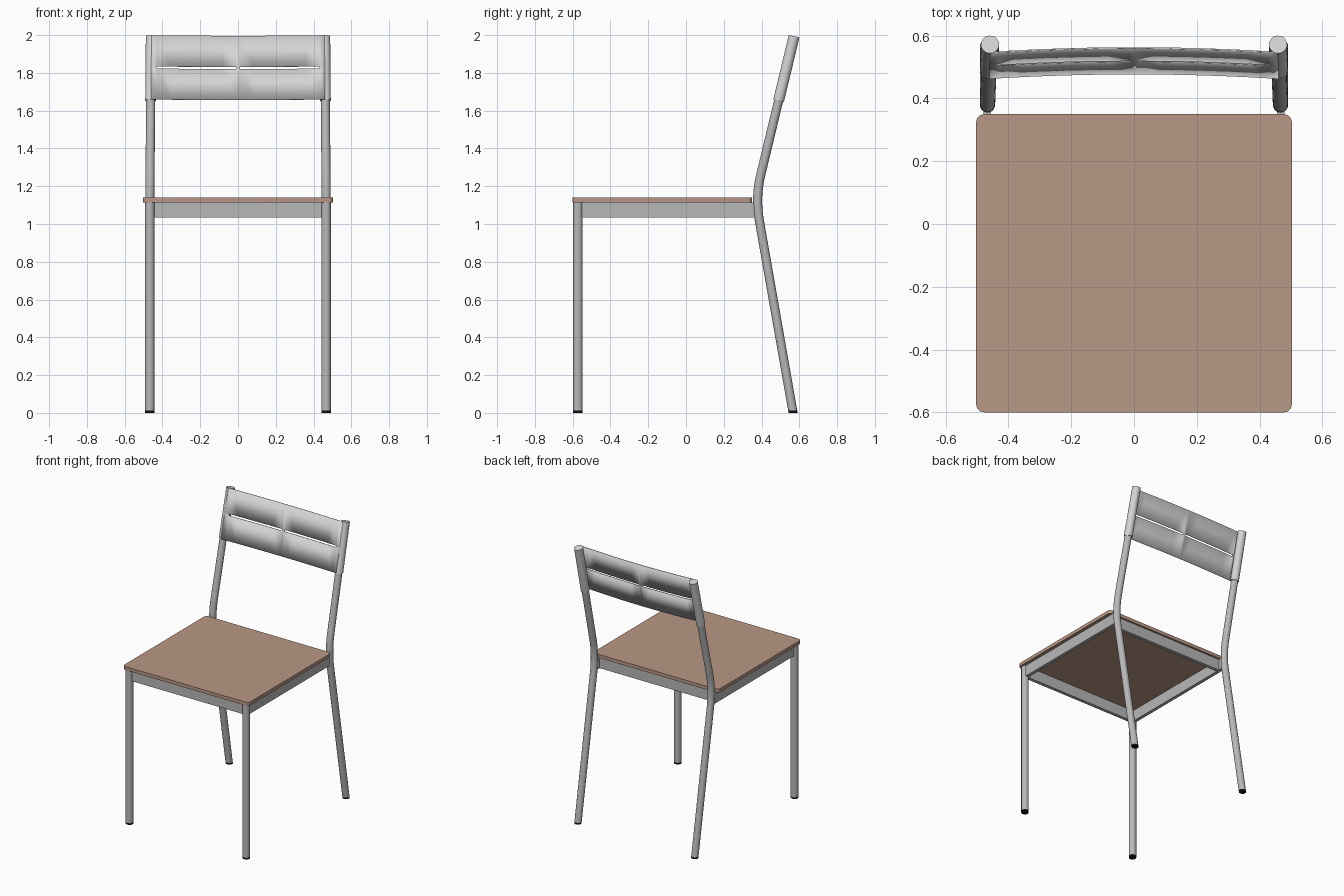
import bpy, bmesh, math
from mathutils import Vector

if "Cube" in bpy.data.objects:
    bpy.data.objects.remove(bpy.data.objects["Cube"], do_unlink=True)


def material(name, rgb):
    m = bpy.data.materials.new(name)
    m.use_nodes = True
    m.diffuse_color = (*rgb, 1)
    m.node_tree.nodes["Principled BSDF"].inputs["Base Color"].default_value = (*rgb, 1)
    return m


STEEL = material("grey steel", (0.48, 0.48, 0.48))
PALE = material("pale grey steel", (0.66, 0.66, 0.66))
WOOD = material("tan wood", (0.485, 0.315, 0.235))
BLACK = material("black rubber", (0.006, 0.006, 0.006))


def finish(bm, name, mat, smooth=True):
    bmesh.ops.recalc_face_normals(bm, faces=bm.faces)
    me = bpy.data.meshes.new(name)
    bm.to_mesh(me)
    bm.free()
    me.materials.append(mat)
    ob = bpy.data.objects.new(name, me)
    bpy.context.collection.objects.link(ob)
    if smooth:
        bpy.ops.object.select_all(action='DESELECT')
        ob.select_set(True)
        bpy.context.view_layer.objects.active = ob
        bpy.ops.object.shade_smooth_by_angle(angle=math.radians(35))
    return ob


def tube(name, path, radius, mat, sides=24):
    """Sweep a capped circle along a path; ends near the floor stay level."""
    bm = bmesh.new()
    path = [Vector(p) for p in path]
    rings = []
    for i, p in enumerate(path):
        t = path[min(i + 1, len(path) - 1)] - path[max(i - 1, 0)]
        t = Vector((0, 0, 1)) if p.z < 0.1 else t.normalized()
        w = t.cross(Vector((1, 0, 0))).normalized()
        u = w.cross(t)
        angles = [math.tau * k / sides for k in range(sides)]
        rings.append([bm.verts.new(p + radius * (u * math.cos(a) + w * math.sin(a))) for a in angles])
    for a, b in zip(rings, rings[1:]):
        for k in range(sides):
            n = (k + 1) % sides
            bm.faces.new((a[k], a[n], b[n], b[k]))
    bm.faces.new(rings[0])
    bm.faces.new(rings[-1])
    return finish(bm, name, mat)


def box(name, lo, hi, mat):
    bm = bmesh.new()
    bmesh.ops.create_cube(bm, size=1)
    for v in bm.verts:
        v.co = [(l + h) / 2 + c * (h - l) for l, h, c in zip(lo, hi, v.co)]
    return finish(bm, name, mat, False)


# Seat board with rounded corners
bm = bmesh.new()
R, HX, Y0, Y1 = 0.025, 0.503, -0.6, 0.35
outline = []
for q, (cx, cy) in enumerate([(HX - R, Y1 - R), (R - HX, Y1 - R), (R - HX, Y0 + R), (HX - R, Y0 + R)]):
    for k in range(7):
        a = math.pi / 2 * (q + k / 6)
        outline.append(bm.verts.new((cx + R * math.cos(a), cy + R * math.sin(a), 1.115)))
base = bm.faces.new(outline)
ext = bmesh.ops.extrude_face_region(bm, geom=[base], use_keep_orig=True)
bmesh.ops.translate(bm, vec=(0, 0, 0.025), verts=[g for g in ext["geom"] if isinstance(g, bmesh.types.BMVert)])
finish(bm, "seat", WOOD)

# Rear leg line: foot, rounded bend, leaning post
FOOT, BEND, TOP = Vector((0, 0.567, 0)), Vector((0, 0.367, 1.14)), Vector((0, 0.572, 1.993))
axis = (TOP - BEND).normalized()
RX, RX_TOP, CAP = 0.467, 0.459, 0.012
SLEEVE, HEIGHT = 0.029, 0.349


def rear_path(side):
    a = BEND + (FOOT - BEND).normalized() * 0.12
    b = BEND + axis * 0.12
    pts = [FOOT.lerp(BEND, CAP / BEND.z)]
    for k in range(9):
        t = k / 8
        pts.append(a.lerp(BEND, t).lerp(BEND.lerp(b, t), t))
    pts.append(TOP.copy())
    for p in pts:
        lean = max(0, (p.z - BEND.z) / (TOP.z - BEND.z))
        p.x = side * (RX + (RX_TOP - RX) * lean)
    return pts


# Legs, feet, sleeves and side rails on both sides
RAIL_Z = (1.035, 1.115)
for side, word in ((1, "left"), (-1, "right")):
    x = side * RX
    tube(f"{word}_front_leg", [(x, -0.572, CAP), (x, -0.572, 1.115)], 0.025, STEEL)
    tube(f"{word}_front_foot", [(x, -0.572, 0), (x, -0.572, CAP)], 0.025, BLACK)
    path = rear_path(side)
    tube(f"{word}_rear_leg", path, 0.024, STEEL)
    tube(f"{word}_rear_foot", [FOOT + Vector((x, 0, 0)), path[0]], 0.024, BLACK)
    top = path[-1]
    run = (path[-2] - top).normalized()
    tube(f"{word}_back_sleeve", [top + run * HEIGHT, top - run * 0.001], SLEEVE, PALE)
    box(f"{word}_side_rail", (x - 0.012, -0.572, RAIL_Z[0]), (x + 0.012, 0.372, RAIL_Z[1]), STEEL)

# Front and rear rails
for word, y in (("front", -0.565), ("rear", 0.325)):
    box(f"{word}_rail", (-RX, y - 0.012, RAIL_Z[0]), (RX, y + 0.012, RAIL_Z[1]), STEEL)

# Curved backrest sheet with two slots
bm = bmesh.new()
half = [0.01, 0.08, 0.15, 0.22, 0.29, 0.36, 0.428, 0.461]
xs = [-x for x in reversed(half)] + [0] + half
rows = [0, 0.169, 0.181, HEIGHT]
front = Vector((0, -axis.z, axis.y))
corner = TOP + front * SLEEVE
grid = []
for d in rows:
    line = []
    for x in xs:
        bow = 0.015 * (1 - (x / xs[-1]) ** 2)
        line.append(bm.verts.new(corner - axis * d - front * bow + Vector((x, 0, 0))))
    grid.append(line)
for r in range(len(rows) - 1):
    for c in range(len(xs) - 1):
        mid = abs(xs[c] + xs[c + 1]) / 2
        if r == 1 and half[0] < mid < half[-2]:
            continue
        bm.faces.new((grid[r][c], grid[r + 1][c], grid[r + 1][c + 1], grid[r][c + 1]))
panel = finish(bm, "backrest_panel", PALE)
sheet = panel.modifiers.new("thickness", 'SOLIDIFY')
sheet.thickness = 0.005
# Thicken away from the sitter
sheet.offset = -1 if panel.data.polygons[0].normal.y < 0 else 1
